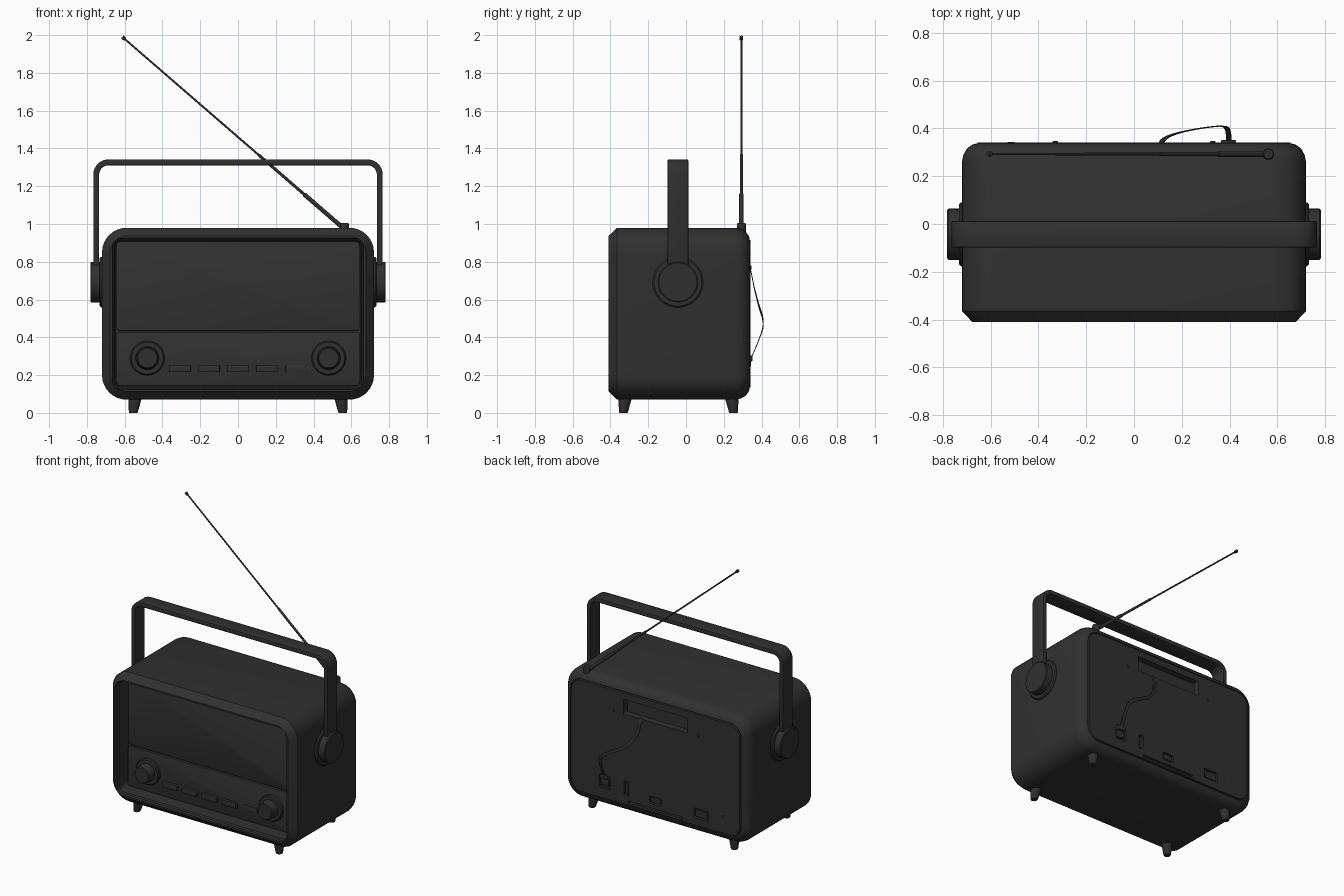
import bpy, bmesh, math
from mathutils import Vector

if "Cube" in bpy.data.objects:
    bpy.data.objects.remove(bpy.data.objects["Cube"])

# Near-black plastic
DARK = bpy.data.materials.new("dark_plastic")
DARK.diffuse_color = (0.03, 0.03, 0.03, 1)
DARK.use_nodes = True
DARK.node_tree.nodes["Principled BSDF"].inputs["Base Color"].default_value = DARK.diffuse_color


def shade(ob):
    bpy.ops.object.select_all(action='DESELECT')
    ob.select_set(True)
    bpy.context.view_layer.objects.active = ob
    bpy.ops.object.shade_smooth_by_angle(angle=math.radians(28))


def make_object(name, bm, bevel=0.0, segments=2):
    bmesh.ops.recalc_face_normals(bm, faces=bm.faces)
    me = bpy.data.meshes.new(name)
    bm.to_mesh(me)
    bm.free()
    me.materials.append(DARK)
    ob = bpy.data.objects.new(name, me)
    bpy.context.collection.objects.link(ob)
    bpy.context.view_layer.objects.active = ob
    if bevel:
        m = ob.modifiers.new("bevel", 'BEVEL')
        m.width, m.segments, m.limit_method = bevel, segments, 'ANGLE'
        m.angle_limit = math.radians(40)
        bpy.ops.object.modifier_apply(modifier=m.name)
    shade(ob)
    return ob


def rounded_rect(hx, hz, r, cx=0, cz=0, n=8):
    pts = []
    for k, (sx, sz) in enumerate([(1, 1), (-1, 1), (-1, -1), (1, -1)]):
        for i in range(n + 1):
            a = math.pi / 2 * (k + i / n)
            pts.append((cx + sx * (hx - r) + r * math.cos(a), cz + sz * (hz - r) + r * math.sin(a)))
    return pts


def loft(bm, rings):
    """Closed skin through rings of 3D points."""
    loops = [[bm.verts.new(p) for p in ring] for ring in rings]
    for a, b in zip(loops, loops[1:]):
        for i in range(len(a)):
            j = (i + 1) % len(a)
            bm.faces.new((a[i], a[j], b[j], b[i]))
    bm.faces.new(loops[0])
    bm.faces.new(loops[-1])


def slab(bm, cx, cz, hx, hz, y0, y1, r=0.006, n=4):
    """Rounded plate facing along y."""
    pts = rounded_rect(hx, hz, r, cx, cz, n)
    loft(bm, [[(x, y, z) for x, z in pts] for y in (y0, y1)])


def turned(bm, origin, axis, profile, n=40):
    """Lathe of (distance, radius) pairs along an axis."""
    q = Vector(axis).to_track_quat('Z', 'Y')
    loft(bm, [[Vector(origin) + q @ Vector((r * math.cos(2 * math.pi * i / n), r * math.sin(2 * math.pi * i / n), d))
               for i in range(n)] for d, r in profile])


# Cabinet: front recess, chamfered rim, rounded back edge, grooved back panel
HX, HZ, CZ = 0.72, 0.455, 0.525
section = [(-0.29, 0.072, 0.035), (-0.385, 0.066, 0.035), (-0.392, 0.058, 0.045), (-0.41, 0.055, 0.05),
           (-0.41, 0.043, 0.09), (-0.365, 0.0, 0.13), (0.26, 0.0, 0.13), (0.29, 0.006, 0.125), (0.315, 0.02, 0.115),
           (0.332, 0.042, 0.10), (0.336, 0.056, 0.085), (0.325, 0.057, 0.085), (0.325, 0.063, 0.08), (0.341, 0.064, 0.08)]
bm = bmesh.new()
loft(bm, [[(x, y, z) for x, z in rounded_rect(HX - i, HZ - i, r, 0, CZ)] for y, i, r in section])
cabinet = make_object("cabinet", bm)

# Openings in the back: compartment, sockets, long slot
bm = bmesh.new()
for cx, cz, hx, hz, depth in [(0, 0.82, 0.25, 0.052, 0.045), (0.227, 0.25, 0.018, 0.05, 0.02),
                              (0, 0.22, 0.045, 0.026, 0.02), (-0.355, 0.22, 0.055, 0.034, 0.02),
                              (0.396, 0.25, 0.042, 0.046, 0.015), (0.0, 0.152, 0.21, 0.012, 0.02)]:
    slab(bm, cx, cz, hx, hz, 0.341 - depth, 0.40)
cutter = make_object("back_cutter", bm)
cutter.hide_render = True
m = cabinet.modifiers.new("openings", 'BOOLEAN')
m.object, m.operation, m.solver = cutter, 'DIFFERENCE', 'EXACT'
bpy.context.view_layer.objects.active = cabinet
bpy.ops.object.modifier_apply(modifier=m.name)
bpy.data.objects.remove(cutter)
shade(cabinet)

# Socket inserts
bm = bmesh.new()
for cx, cz, hx, hz in [(0.227, 0.25, 0.010, 0.040), (0, 0.22, 0.036, 0.017), (-0.355, 0.22, 0.046, 0.025)]:
    slab(bm, cx, cz, hx, hz, 0.31, 0.336)
make_object("socket_inserts", bm)

# Front panels
bm = bmesh.new()
slab(bm, 0, 0.673, 0.644, 0.239, -0.300, -0.285, 0.02)
make_object("speaker_panel", bm, 0.003)
bm = bmesh.new()
slab(bm, 0, 0.287, 0.644, 0.142, -0.308, -0.285, 0.02)
make_object("control_panel", bm, 0.003)

# Push buttons, the last one pressed in
bm = bmesh.new()
for i in range(5):
    slab(bm, -0.308 + i * 0.154, 0.235, 0.058, 0.019, -0.312 if i == 4 else -0.328, -0.30)
make_object("push_buttons", bm, 0.003)

# Knobs, handle hubs and feet on both sides
for s, side in ((-1, "left"), (1, "right")):
    bm = bmesh.new()
    turned(bm, (s * 0.48, -0.30, 0.29), (0, -1, 0),
           [(0, 0.092), (0.022, 0.090), (0.028, 0.084), (0.028, 0.062), (0.085, 0.056), (0.09, 0.051)], 48)
    make_object(side + "_knob", bm)

    bm = bmesh.new()
    turned(bm, (s * 0.70, -0.043, 0.692), (s, 0, 0),
           [(0, 0.134), (0.025, 0.134), (0.033, 0.126), (0.033, 0.107), (0.077, 0.107), (0.082, 0.101)], 48)
    make_object(side + "_handle_hub", bm)

    for y, t, end in ((-0.322, -1, "front"), (0.242, 1, "back")):
        bm = bmesh.new()
        turned(bm, (0, 0, 0), (0, 0, 1), [(0, 0.021), (0.005, 0.024), (0.08, 0.036)], 24)
        for v in bm.verts:
            k = (0.08 - v.co.z) * 0.12
            v.co.x += s * (0.545 + k)
            v.co.y += y + t * k
        make_object(f"{side}_{end}_foot", bm)


# Carrying handle: bent flat strap
def arch(hx, top, r, n=8):
    pts = [(hx, 0.69)]
    for c in (1, -1):
        for i in range(n + 1):
            a = math.pi / 2 * i / n + (0 if c == 1 else math.pi / 2)
            pts.append((c * (hx - r) + r * math.cos(a), top - r + r * math.sin(a)))
    return pts + [(-hx, 0.69)]


bm = bmesh.new()
outer, inner = arch(0.766, 1.342, 0.08), arch(0.735, 1.311, 0.049)
rows = [[bm.verts.new((x, y, z)) for (x, z), y in ((o, -0.098), (o, 0.012), (i, 0.012), (i, -0.098))]
        for o, i in zip(outer, inner)]
for a, b in zip(rows, rows[1:]):
    for k in range(4):
        bm.faces.new((a[k], a[(k + 1) % 4], b[(k + 1) % 4], b[k]))
bm.faces.new(rows[0])
bm.faces.new(rows[-1])
make_object("carrying_handle", bm, 0.006)

# Telescopic antenna on a small pivot post
bm = bmesh.new()
turned(bm, (0.563, 0.293, 0.95), (0, 0, 1), [(0, 0.024), (0.05, 0.024), (0.056, 0.020)], 24)
make_object("antenna_pivot", bm)
bm = bmesh.new()
start, tip = Vector((0.555, 0.293, 0.98)), Vector((-0.612, 0.293, 1.99))
L = (tip - start).length
turned(bm, start, tip - start, [(0, 0.0115), (0.27, 0.0115), (0.272, 0.008), (0.59, 0.008), (0.592, 0.0055),
                                (L - 0.02, 0.005), (L - 0.018, 0.010), (L, 0.010)], 16)
make_object("antenna", bm)

# Flat aerial lead hanging on the back
ctrl = [Vector(p) for p in [(0.11, 0.29, 0.81), (0.113, 0.335, 0.775), (0.135, 0.362, 0.66), (0.20, 0.385, 0.57),
                            (0.31, 0.405, 0.505), (0.38, 0.407, 0.45), (0.396, 0.375, 0.36), (0.396, 0.345, 0.29),
                            (0.396, 0.33, 0.25)]]
path = []
for a, b, c, d in zip(ctrl, ctrl[1:], ctrl[2:], ctrl[3:]):
    for i in range(9 if d == ctrl[-1] else 8):
        t = i / 8
        path.append(0.5 * (2 * b + (c - a) * t + (2 * a - 5 * b + 4 * c - d) * t * t + (3 * b - a - 3 * c + d) * t ** 3))
bm = bmesh.new()
rings = []
for i, p in enumerate(path):
    tan = (path[min(i + 1, len(path) - 1)] - path[max(i - 1, 0)]).normalized()
    side = tan.cross(Vector((0, 1, 0))).normalized()
    up = side.cross(tan)
    rings.append([p + side * u * 0.011 + up * v * 0.002 for u, v in ((1, 1), (-1, 1), (-1, -1), (1, -1))])
loft(bm, rings)
make_object("aerial_lead", bm)

# Plug, screws and round jack on the back
bm = bmesh.new()
slab(bm, 0.396, 0.288, 0.032, 0.016, 0.32, 0.351)
slab(bm, 0.396, 0.245, 0.03, 0.025, 0.32, 0.338)
make_object("aerial_plug", bm, 0.003)
bm = bmesh.new()
for x, z, r, h in ((0.33, 0.77, 0.011, 0.013), (-0.33, 0.77, 0.011, 0.013), (-0.515, 0.26, 0.015, 0.01)):
    turned(bm, (x, 0.332, z), (0, 1, 0), [(0, r), (h, r), (h + 0.002, r - 0.003)], 20)
make_object("back_screws", bm)
